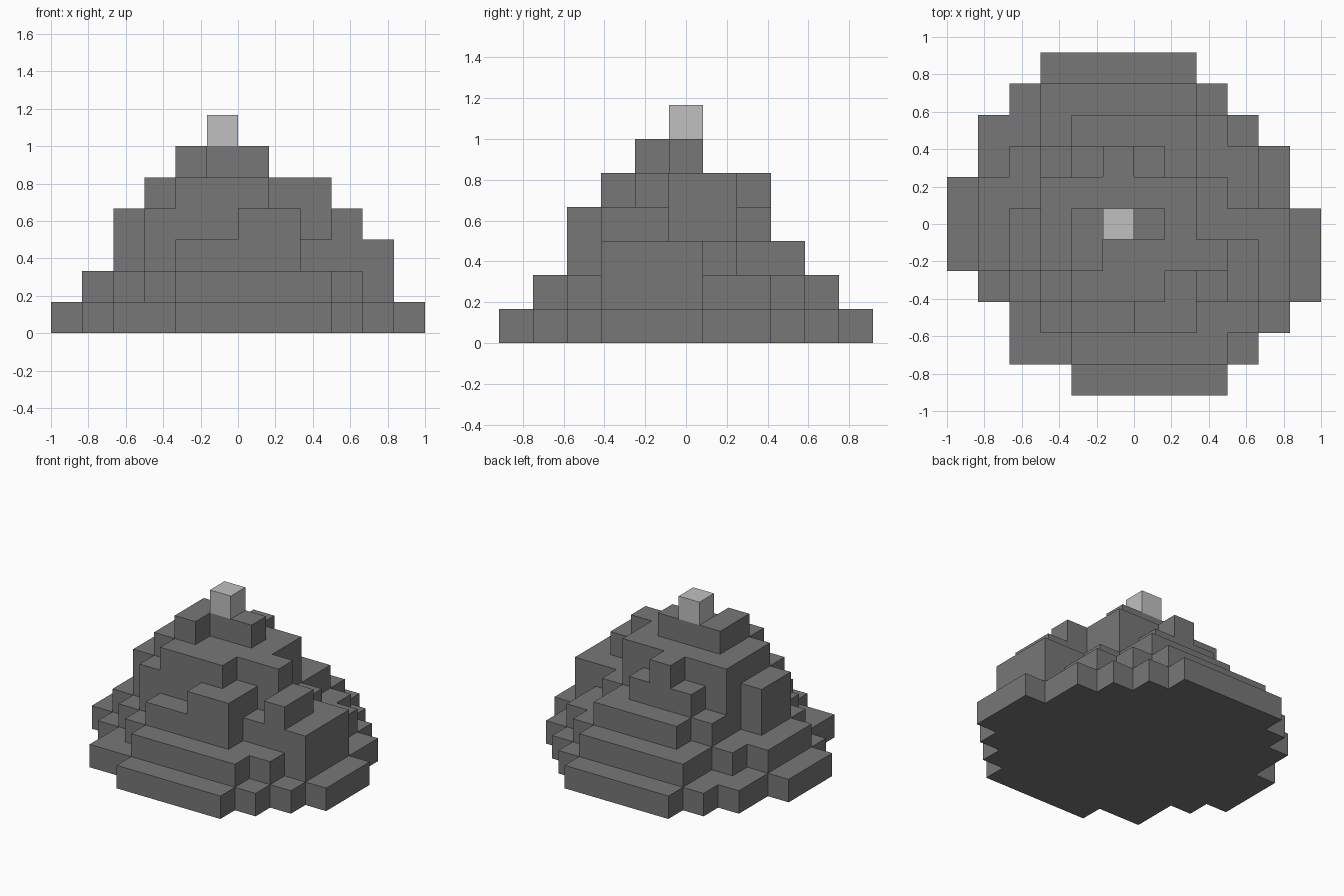
import bpy, bmesh
from mathutils import Vector

CELL = 1 / 6
ORIGIN = Vector((-1, -5.5 * CELL, 0))

# Terraces from the ground up: the first row, then the column span of each row
TERRACES = [
    (0, [(4, 9), (2, 10), (2, 11), (1, 12), (0, 12), (0, 12),
         (0, 11), (1, 11), (1, 10), (2, 9), (3, 8)]),
    (1, [(4, 9), (3, 10), (2, 11), (1, 11), (1, 11), (1, 10),
         (2, 10), (3, 9), (3, 8)]),
    (2, [(4, 8), (3, 11), (2, 11), (2, 11), (3, 9), (3, 8), (4, 8)]),
    (2, [(6, 8), (3, 8), (2, 10), (2, 8), (3, 8), (4, 7)]),
    (3, [(4, 7), (3, 9), (3, 8), (3, 8), (5, 6)]),
    (4, [(4, 5), (4, 7)]),
]
OUTCROP = (9, 3, 3)
TIP = (5, 5, 6)


def make_material(name, value):
    mat = bpy.data.materials.new(name)
    mat.use_nodes = True
    colour = (value, value, value, 1)
    mat.diffuse_color = colour
    mat.node_tree.nodes["Principled BSDF"].inputs["Base Color"].default_value = colour
    return mat


def build_blocks(name, cells, solid, mat):
    """Make one mesh from blocks, keeping only the faces not covered by a neighbour."""
    bm = bmesh.new()
    for cell in cells:
        centre = Vector(cell) + Vector((0.5, 0.5, 0.5))
        for axis in range(3):
            for sign in (-1, 1):
                normal = Vector((0, 0, 0))
                normal[axis] = sign
                if tuple(int(c + n) for c, n in zip(cell, normal)) in solid:
                    continue
                u = Vector((0, 0, 0))
                u[(axis + 1) % 3] = 0.5
                v = normal.cross(u)
                middle = centre + normal / 2
                corners = (middle - u - v, middle + u - v, middle + u + v, middle - u + v)
                bm.faces.new([bm.verts.new(ORIGIN + p * CELL) for p in corners])
    bmesh.ops.remove_doubles(bm, verts=bm.verts[:], dist=0.001)
    mesh = bpy.data.meshes.new(name)
    bm.to_mesh(mesh)
    bm.free()
    mesh.materials.append(mat)
    obj = bpy.data.objects.new(name, mesh)
    bpy.context.collection.objects.link(obj)
    return obj


default_cube = bpy.data.objects.get("Cube")
if default_cube:
    bpy.data.objects.remove(default_cube, do_unlink=True)

# Stepped mound
mound = {OUTCROP}
for level, (first_row, spans) in enumerate(TERRACES):
    for row, (start, end) in enumerate(spans, first_row):
        mound.update((column, row, level) for column in range(start, end))
solid = mound | {TIP}
build_blocks("stepped_mound", sorted(mound), solid, make_material("dark grey stone", 0.185))

# Pale block on the summit
build_blocks("summit_block", [TIP], solid, make_material("light grey stone", 0.53))
